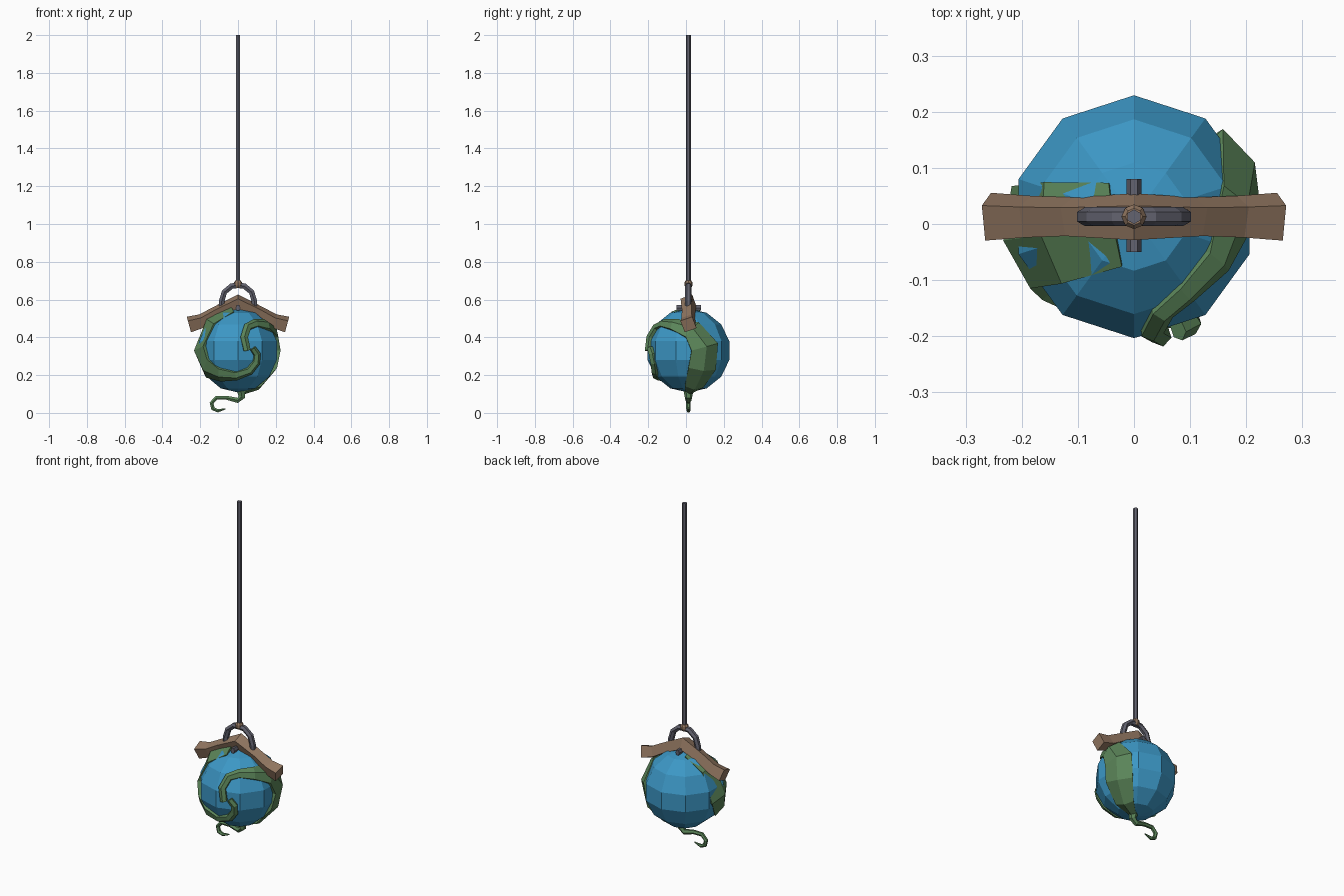
import bpy, bmesh, math
from mathutils import Vector

if "Cube" in bpy.data.objects:
    bpy.data.objects.remove(bpy.data.objects["Cube"])

CENTRE = Vector((0, 0.013, 0.33))


def material(name, rgb):
    m = bpy.data.materials.new(name)
    m.diffuse_color = (*rgb, 1)
    m.use_nodes = True
    m.node_tree.nodes["Principled BSDF"].inputs["Base Color"].default_value = m.diffuse_color
    return m


BLUE = material("blue_glass", (0.045, 0.31, 0.56))
GREEN = material("leaf_green", (0.105, 0.235, 0.10))
BROWN = material("brown_wood", (0.29, 0.185, 0.12))
GREY = material("dark_metal", (0.125, 0.125, 0.16))


def finish(name, bm, mat):
    bmesh.ops.recalc_face_normals(bm, faces=bm.faces)
    me = bpy.data.meshes.new(name)
    bm.to_mesh(me)
    bm.free()
    me.materials.append(mat)
    ob = bpy.data.objects.new(name, me)
    bpy.context.collection.objects.link(ob)
    return ob


def skin(name, rings, mat):
    """Join closed rings of points into one capped solid."""
    bm = bmesh.new()
    vs = [[bm.verts.new(p) for p in r] for r in rings]
    n = len(vs[0])
    for a, b in zip(vs, vs[1:]):
        for i in range(n):
            j = (i + 1) % n
            bm.faces.new((a[i], a[j], b[j], b[i]))
    bm.faces.new(vs[0])
    bm.faces.new(vs[-1])
    return finish(name, bm, mat)


def tangent(pts, i):
    return (pts[min(i + 1, len(pts) - 1)] - pts[max(i - 1, 0)]).normalized()


def sweep(name, path, sides, mat, turn=0):
    """Sweep a polygon along (x, z, radius) points in the hanging plane."""
    pts = [Vector((x, CENTRE.y, z)) for x, z, r in path]
    across = Vector((0, 1, 0))
    rings = []
    for i, p in enumerate(pts):
        up = tangent(pts, i).cross(across)
        if turn and up.z < 0:
            up = -up
        ang = [turn + math.tau * k / sides for k in range(sides)]
        rings.append([p + path[i][2] * (across * math.cos(a) + up * math.sin(a)) for a in ang])
    return skin(name, rings, mat)


def leaf(name, path, mat):
    """Raised band hugging the globe: (x, y, z, half width) from its centre."""
    pts = [Vector(p[:3]).normalized() * 0.225 for p in path]
    section = [(-1, 0.195), (-1, 0.226), (0, 0.237), (1, 0.226), (1, 0.195)]
    rings = []
    for i, p in enumerate(pts):
        side = tangent(pts, i).cross(p).normalized()
        rings.append([CENTRE + (p + side * u * path[i][3]).normalized() * h for u, h in section])
    return skin(name, rings, mat)


def mirror(half):
    """Complete a left-to-right path that ends on x = 0."""
    return half + [(-x, z, r) for x, z, r in reversed(half) if x]


# Globe
bm = bmesh.new()
bmesh.ops.create_uvsphere(bm, u_segments=10, v_segments=7, radius=0.222)
bmesh.ops.translate(bm, verts=bm.verts, vec=CENTRE)
finish("globe", bm, BLUE)

# Wooden yoke, metal handle and hanging rod
sweep("yoke", mirror([(-0.26, 0.468, 0.047), (-0.19, 0.487, 0.041),
                      (-0.115, 0.53, 0.038), (0, 0.585, 0.046)]), 4, BROWN, math.radians(65))
sweep("handle", mirror([(-0.087, 0.545, 0.017), (-0.087, 0.59, 0.017),
                        (-0.072, 0.64, 0.017), (-0.033, 0.672, 0.017), (0, 0.675, 0.017)]), 6, GREY)
sweep("rod", [(0, 0.67, 0.013), (0, 2.0, 0.013)], 6, GREY)
sweep("rod_knot", [(0, 0.662, 0.015), (0, 0.675, 0.022), (0, 0.69, 0.022), (0, 0.70, 0.015)], 8, BROWN)

# Pin through the yoke
pin = []
for y in (-0.05, 0.08):
    pin.append([(0.013 * math.cos(k * math.tau / 6), y, 0.556 + 0.017 * math.sin(k * math.tau / 6))
                for k in range(6)])
skin("pin", pin, GREY)

# Two leaves wrapping the globe and curling at the front
leaf("left_leaf", [
    (-0.035, -0.015, 0.22, 0.08), (-0.15, -0.03, 0.15, 0.10), (-0.22, -0.04, 0.0, 0.105),
    (-0.175, -0.10, -0.10, 0.075), (-0.10, -0.155, -0.135, 0.043), (-0.01, -0.18, -0.14, 0.026),
    (0.065, -0.19, -0.115, 0.021), (0.10, -0.19, -0.065, 0.02), (0.10, -0.19, -0.02, 0.018),
    (0.078, -0.2, 0.012, 0.015)], GREEN)
leaf("right_leaf", [
    (0.015, 0.0, -0.225, 0.016), (0.10, 0.03, -0.19, 0.055), (0.18, 0.075, -0.10, 0.085),
    (0.20, 0.09, 0.02, 0.085), (0.185, 0.02, 0.11, 0.06), (0.15, -0.08, 0.14, 0.035),
    (0.095, -0.14, 0.148, 0.024), (0.05, -0.17, 0.125, 0.021), (0.03, -0.19, 0.065, 0.02),
    (0.045, -0.2, 0.0, 0.018)], GREEN)

# Curled tendril below
sweep("tendril", [
    (0.015, 0.12, 0.026), (0.02, 0.085, 0.02), (-0.002, 0.066, 0.016), (-0.06, 0.08, 0.012),
    (-0.115, 0.08, 0.012), (-0.14, 0.052, 0.012), (-0.132, 0.022, 0.012),
    (-0.107, 0.011, 0.01), (-0.065, 0.022, 0.003)], 6, GREEN)
